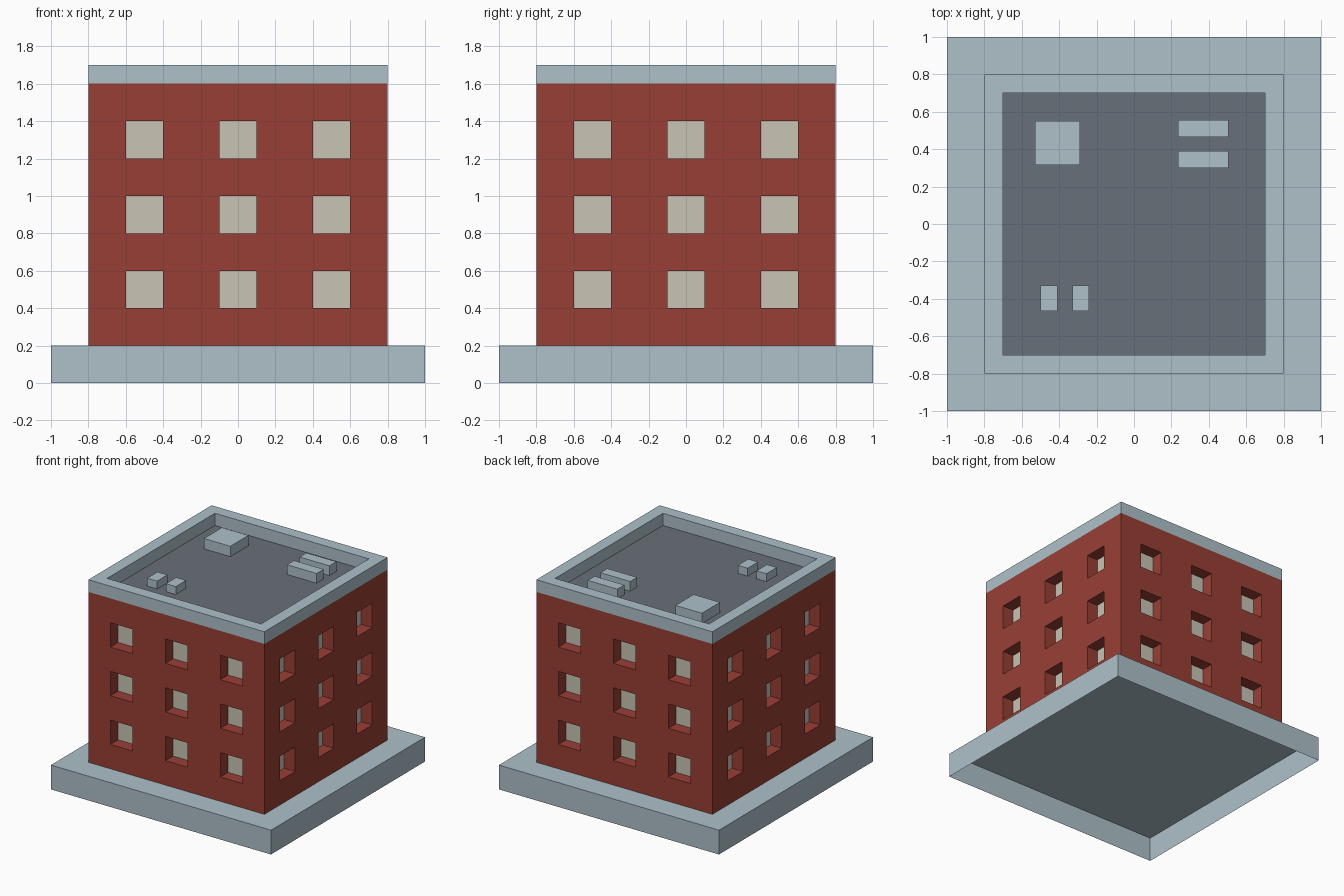
import bpy, bmesh, math
from mathutils import Matrix

if "Cube" in bpy.data.objects:
    bpy.data.objects.remove(bpy.data.objects["Cube"])


def srgb(r, g, b):
    lin = [c / 255 / 12.92 if c <= 10 else ((c / 255 + 0.055) / 1.055) ** 2.4 for c in (r, g, b)]
    return (*lin, 1.0)


def material(name, rgb):
    m = bpy.data.materials.new(name)
    m.diffuse_color = srgb(*rgb)
    m.use_nodes = True
    m.node_tree.nodes["Principled BSDF"].inputs["Base Color"].default_value = m.diffuse_color
    return m


STONE = material("pale blue grey stone", (174, 193, 201))
BRICK = material("red brick", (153, 63, 53))
GLASS = material("cream window", (200, 196, 180))
ROOF = material("dark grey roof", (105, 112, 120))


def finish(name, bm, *mats):
    bmesh.ops.remove_doubles(bm, verts=bm.verts, dist=1e-5)
    mesh = bpy.data.meshes.new(name)
    bm.to_mesh(mesh)
    bm.free()
    for m in mats:
        mesh.materials.append(m)
    obj = bpy.data.objects.new(name, mesh)
    bpy.context.collection.objects.link(obj)
    return obj


def quad(bm, pts, mat=0):
    f = bm.faces.new([bm.verts.new(p) for p in pts])
    f.material_index = mat


def open_box(name, x0, x1, y0, y1, z0, z1, mat):
    """Box without a bottom face."""
    bm = bmesh.new()
    c = [(x0, y0), (x1, y0), (x1, y1), (x0, y1)]
    quad(bm, [(x, y, z1) for x, y in c])
    for (ax, ay), (bx, by) in zip(c, c[1:] + c[:1]):
        quad(bm, [(ax, ay, z0), (bx, by, z0), (bx, by, z1), (ax, ay, z1)])
    return finish(name, bm, mat)


# Plinth: a hollow slab, open underneath
open_box("plinth", -1, 1, -1, 1, 0, 0.2, STONE)

# Brick walls: one gridded side with recessed windows, turned four times
W, DEPTH = 0.8, 0.1
xs = [-W, -0.6, -0.4, -0.1, 0.1, 0.4, 0.6, W]
zs = [0.2, 0.4, 0.6, 0.8, 1.0, 1.2, 1.4, 1.6]
bm = bmesh.new()
for side in range(4):
    turn = Matrix.Rotation(side * math.pi / 2, 3, 'Z')

    def wall_quad(pts, mat=0):
        quad(bm, [turn @ Matrix.Translation(p).translation for p in pts], mat)

    for i in range(7):
        for j in range(7):
            c = [(xs[i], zs[j]), (xs[i + 1], zs[j]), (xs[i + 1], zs[j + 1]), (xs[i], zs[j + 1])]
            if i % 2 and j % 2:
                wall_quad([(x, -W + DEPTH, z) for x, z in c], 1)
                for (ax, az), (bx, bz) in zip(c, c[1:] + c[:1]):
                    wall_quad([(ax, -W, az), (bx, -W, bz),
                               (bx, -W + DEPTH, bz), (ax, -W + DEPTH, az)])
            else:
                wall_quad([(x, -W, z) for x, z in c])
finish("brick_walls", bm, BRICK, GLASS)

# Parapet ring: outer face, top and inner face of each side
bm = bmesh.new()
profile = [(0.8, 1.6), (0.8, 1.7), (0.7, 1.7), (0.7, 1.6)]
for side in range(4):
    turn = Matrix.Rotation(side * math.pi / 2, 3, 'Z')
    for (r0, z0), (r1, z1) in zip(profile, profile[1:]):
        pts = [(-r0, -r0, z0), (r0, -r0, z0), (r1, -r1, z1), (-r1, -r1, z1)]
        quad(bm, [turn @ Matrix.Translation(p).translation for p in pts])
finish("parapet", bm, STONE)

# Flat roof inside the parapet
bm = bmesh.new()
quad(bm, [(-0.7, -0.7, 1.6), (0.7, -0.7, 1.6), (0.7, 0.7, 1.6), (-0.7, 0.7, 1.6)])
finish("roof", bm, ROOF)

# Rooftop equipment
open_box("large_roof_unit", -0.53, -0.29, 0.315, 0.55, 1.6, 1.685, STONE)
for n, y in enumerate((0.30, 0.465), 1):
    open_box(f"long_roof_unit_{n}", 0.235, 0.505, y, y + 0.09, 1.6, 1.68, STONE)
for n, x in enumerate((-0.50, -0.33), 1):
    open_box(f"small_roof_unit_{n}", x, x + 0.09, -0.465, -0.33, 1.6, 1.665, STONE)
